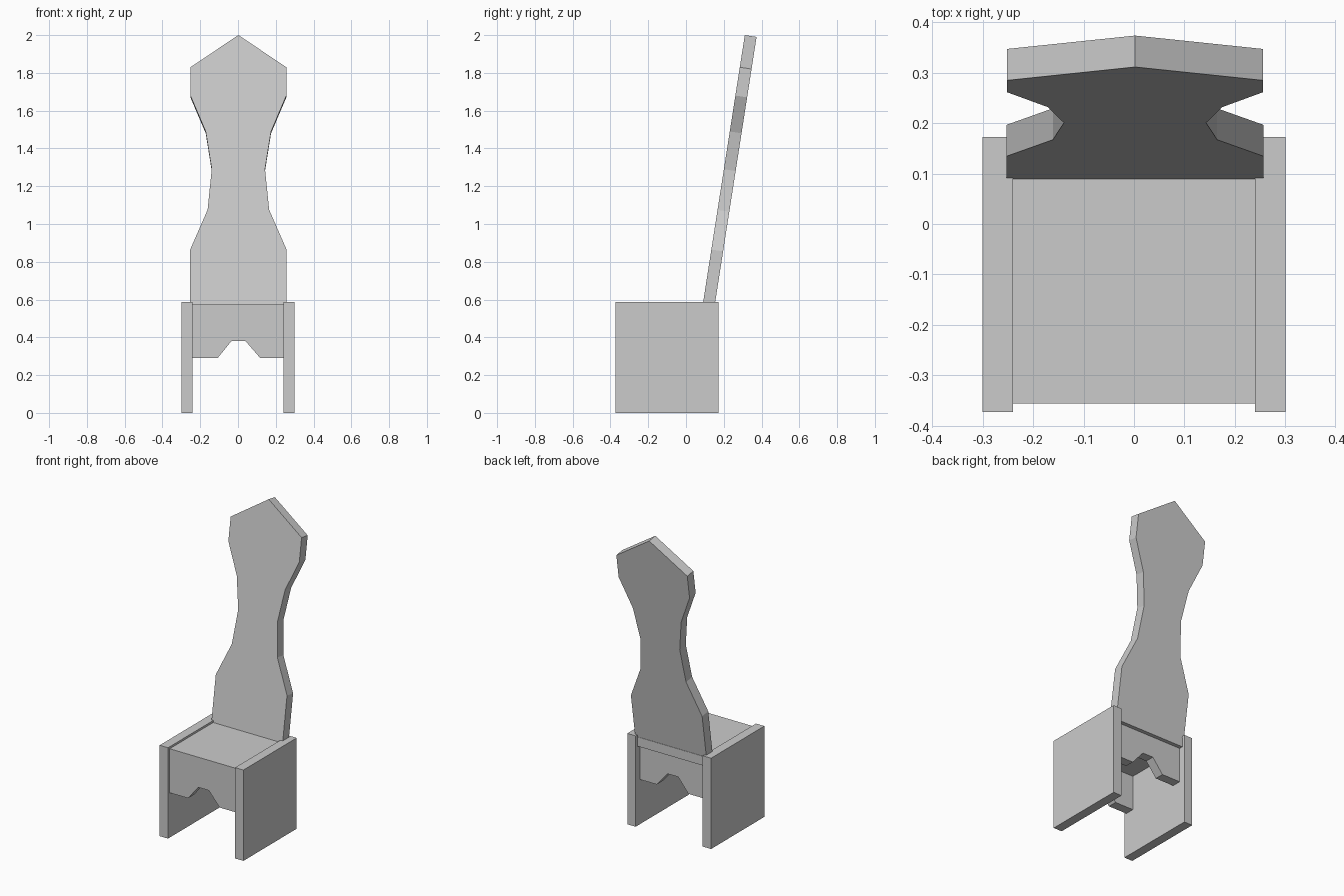
import bpy
import bmesh
from mathutils import Vector

cube = bpy.data.objects.get("Cube")
if cube:
    bpy.data.objects.remove(cube, do_unlink=True)

grey = bpy.data.materials.new("plain_grey")
grey.use_nodes = True
grey.diffuse_color = (0.6, 0.6, 0.6, 1)
grey.node_tree.nodes["Principled BSDF"].inputs["Base Color"].default_value = (0.6, 0.6, 0.6, 1)


def slab(name, outline, depth):
    """Extrude a flat 3D outline along a depth vector."""
    bm = bmesh.new()
    face = bm.faces.new([bm.verts.new(p) for p in outline])
    result = bmesh.ops.extrude_face_region(bm, geom=[face], use_keep_orig=True)
    moved = [g for g in result["geom"] if isinstance(g, bmesh.types.BMVert)]
    bmesh.ops.translate(bm, verts=moved, vec=Vector(depth))
    bmesh.ops.recalc_face_normals(bm, faces=bm.faces)
    mesh = bpy.data.meshes.new(name)
    bm.to_mesh(mesh)
    bm.free()
    mesh.materials.append(grey)
    obj = bpy.data.objects.new(name, mesh)
    bpy.context.collection.objects.link(obj)
    return obj


def box(name, low, high):
    (x0, y0, z0), (x1, y1, z1) = low, high
    return slab(name, [(x0, y0, z0), (x1, y0, z0), (x1, y1, z0), (x0, y1, z0)],
                (0, 0, z1 - z0))


INNER, OUTER = 0.24, 0.30
SEAT_TOP, SEAT_UNDER = 0.575, 0.515

# Side panels
box("right_side_panel", (-OUTER, -0.373, 0), (-INNER, 0.172, 0.588))
box("left_side_panel", (INNER, -0.373, 0), (OUTER, 0.172, 0.588))

# Seat board
box("seat", (-INNER, -0.356, SEAT_UNDER), (INNER, 0.155, SEAT_TOP))

# Notched aprons under the seat
notch = [(-INNER, SEAT_UNDER), (-INNER, 0.29), (-0.108, 0.29), (-0.035, 0.38),
         (0.04, 0.38), (0.118, 0.29), (INNER, 0.29), (INNER, SEAT_UNDER)]
for name, y in (("front_apron", -0.356), ("back_apron", 0.07)):
    slab(name, [(x, y, z) for x, z in notch], (0, 0.06, 0))

# Leaning backrest with a narrow waist and a pointed top
half = [(0.255, SEAT_TOP), (0.255, 0.865), (0.163, 1.075), (0.141, 1.29),
        (0.173, 1.49), (0.254, 1.68), (0.254, 1.83)]
outline = half + [(0, 2.0)] + [(-x, z) for x, z in reversed(half)]
LEAN = 0.156
lean_normal = Vector((0, 1, -LEAN)).normalized()
slab("backrest",
     [(x + 0.002, 0.089 + LEAN * (z - SEAT_TOP), z) for x, z in outline],
     lean_normal * 0.063)
